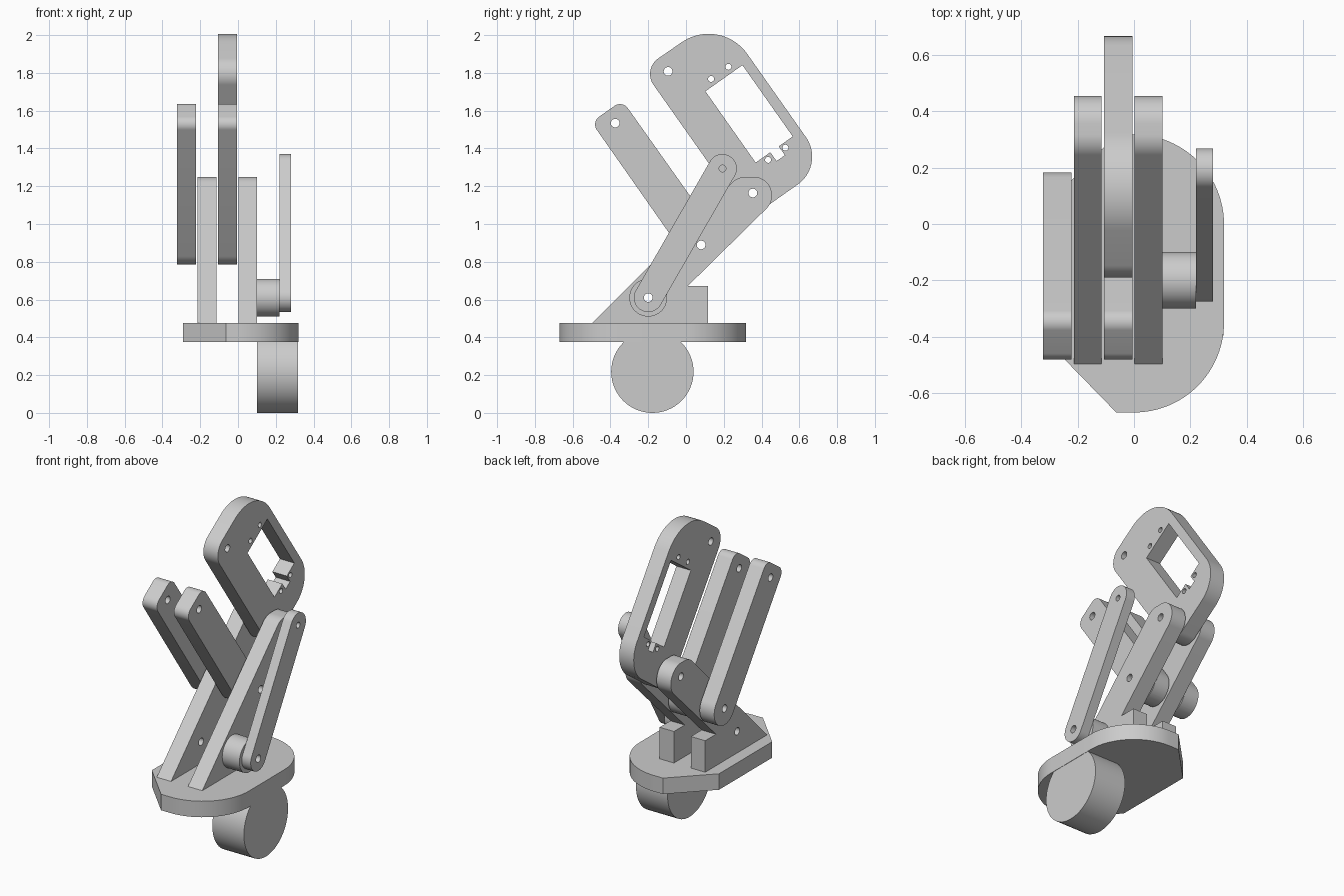
import bpy
import math
from mathutils import Matrix, Vector

if "Cube" in bpy.data.objects:
    bpy.data.objects.remove(bpy.data.objects["Cube"])

grey = bpy.data.materials.new("light_grey")
grey.diffuse_color = (0.6, 0.6, 0.6, 1)
grey.use_nodes = True
grey.node_tree.nodes["Principled BSDF"].inputs["Base Color"].default_value = grey.diffuse_color

# Local (x, y, z) of a side profile becomes world (y, z, x)
SIDE = Matrix(((0, 0, 1, 0), (1, 0, 0, 0), (0, 1, 0, 0), (0, 0, 0, 1)))


def rounded(corners, steps=14):
    """Polygon from (a, b, radius) corners with each corner filleted."""
    pts = []
    for i, (a, b, r) in enumerate(corners):
        p = Vector((a, b))
        if r == 0:
            pts.append(p)
            continue
        d0 = (Vector(corners[i - 1][:2]) - p).normalized()
        d1 = (Vector(corners[(i + 1) % len(corners)][:2]) - p).normalized()
        half = math.acos(max(-1, min(1, d0.dot(d1)))) / 2
        c = p + (d0 + d1).normalized() * r / math.sin(half)
        t = r / math.tan(half)
        s, e = p + d0 * t - c, p + d1 * t - c
        a0 = math.atan2(s.y, s.x)
        turn = (math.atan2(e.y, e.x) - a0 + math.pi) % (2 * math.pi) - math.pi
        for k in range(steps + 1):
            ang = a0 + turn * k / steps
            pts.append(c + Vector((math.cos(ang), math.sin(ang))) * r)
    return pts


def circle(center, r, n=24):
    return [Vector(center) + Vector((math.cos(2 * math.pi * k / n),
            math.sin(2 * math.pi * k / n))) * r for k in range(n)]


def plate(name, loops, lo, hi, matrix=SIDE):
    """Extrude an outline with holes between lo and hi."""
    cu = bpy.data.curves.new(name, 'CURVE')
    cu.dimensions = '2D'
    cu.fill_mode = 'BOTH'
    cu.extrude = (hi - lo) / 2
    for loop in loops:
        sp = cu.splines.new('POLY')
        sp.points.add(len(loop) - 1)
        for pt, v in zip(sp.points, loop):
            pt.co = (v[0], v[1], 0, 1)
        sp.use_cyclic_u = True
    ob = bpy.data.objects.new(name, cu)
    bpy.context.collection.objects.link(ob)
    bpy.ops.object.select_all(action='DESELECT')
    ob.select_set(True)
    bpy.context.view_layer.objects.active = ob
    bpy.ops.object.convert(target='MESH')
    ob = bpy.context.view_layer.objects.active
    ob.data.transform(matrix @ Matrix.Translation((0, 0, (lo + hi) / 2)))
    ob.data.materials.clear()
    ob.data.materials.append(grey)
    bpy.ops.object.shade_smooth_by_angle(angle=math.radians(30))
    return ob


def framed(origin, u):
    """Map (across, along) coordinates to the side plane."""
    o, u = Vector(origin), Vector(u).normalized()
    p = Vector((u.y, -u.x))
    return lambda a, b, *r: (*(o + p * a + u * b), *r)


base_pivot = (-0.2, 0.61)
arm_pivot = (0.08, 0.889)
top_pivot = (0.354, 1.164)
tilt = (-0.576, 0.817)

# Base plate with two chamfered corners and two large round ones
plate("base_plate", [rounded([
    (0.32, -0.67, 0.32), (0.32, 0.318, 0.319), (-0.063, 0.318, 0),
    (-0.29, 0.087, 0), (-0.29, -0.437, 0), (-0.063, -0.67, 0)], 24)],
    0.375, 0.475, Matrix.Identity(4))

# Motor drum under the base
plate("motor_drum", [circle((-0.178, 0.218), 0.218, 64)], 0.1, 0.318)

# Pair of slanted brackets with rear heel blocks
bracket = rounded([
    (-0.497, 0.475, 0), (-0.497, 0.46, 0), (0.116, 0.46, 0), (0.116, 0.672, 0), (0.01, 0.672, 0),
    (0.455, 1.11, 0.095), (0.455, 1.25, 0.098), (0.275, 1.25, 0.1)])
bracket_holes = [circle(c, 0.023) for c in (base_pivot, arm_pivot, top_pivot)]
for name, lo in (("left_bracket", -0.214), ("right_bracket", 0.002)):
    plate(name, [bracket] + bracket_holes, lo, lo + 0.099)

# Twin arms leaning forward from the brackets
f = framed(arm_pivot, tilt)
arm = rounded([f(-0.103, -0.103, 0.102), f(0.103, -0.103, 0.102),
               f(0.1, 0.866, 0.05), f(-0.1, 0.866, 0.05)])
for name, lo in (("left_arm", -0.323), ("middle_arm", -0.106)):
    plate(name, [arm, circle(arm_pivot, 0.023), circle(f(0, 0.789), 0.023)], lo, lo + 0.1)

# Forearm plate with a notched window and screw holes
f = framed(top_pivot, tilt)
outline = rounded([f(-0.1, -0.1, 0.1), f(0.4, -0.1, 0.18),
                   f(0.4, 0.867, 0.25), f(-0.1, 0.872, 0.1)], 20)
window = [f(0.105, 0.123), f(0.2, 0.123), f(0.2, 0.066), f(0.254, 0.066),
          f(0.254, 0.123), f(0.345, 0.123), f(0.345, 0.585), f(0.105, 0.585)]
screws = [circle(f(a, b), 0.016, 16) for a in (0.167, 0.279) for b in (0.097, 0.621)]
plate("forearm", [outline, window, circle(top_pivot, 0.023),
                  circle(f(0.004, 0.785), 0.023)] + screws, -0.106, -0.006)

# Spacer and thin side link
plate("spacer", [circle(base_pivot, 0.1, 48), circle(base_pivot, 0.023)], 0.1, 0.22)
link_top = Vector((0.193, 1.294))
along = link_top - Vector(base_pivot)
f = framed(base_pivot, along)
w, end = 0.076, along.length + 0.076
plate("side_link", [rounded([f(-w, -w, w * 0.995), f(w, -w, w * 0.995),
                             f(w, end, w * 0.995), f(-w, end, w * 0.995)]),
                    circle(base_pivot, 0.023), circle(link_top, 0.018)], 0.22, 0.281)
